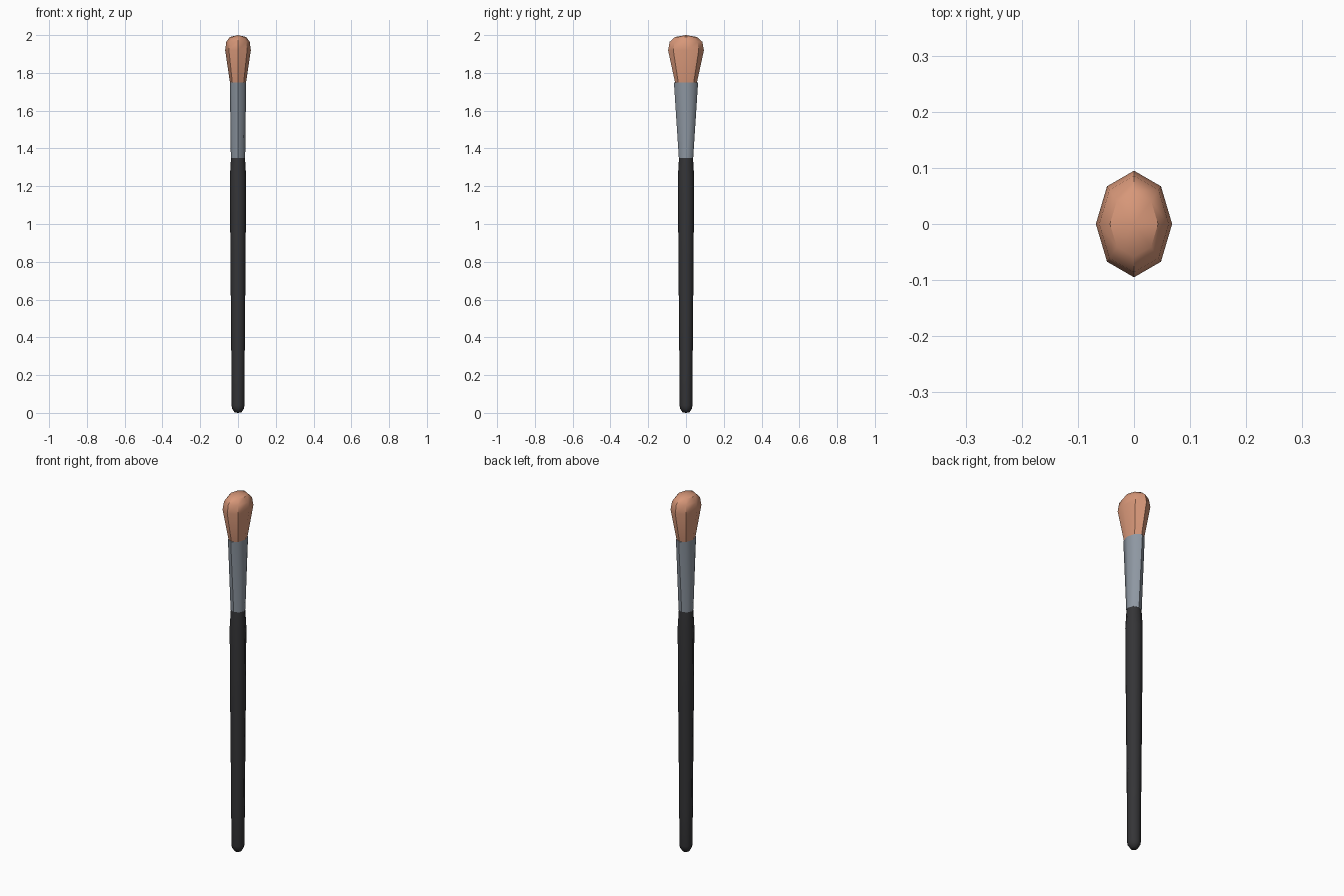
import bpy, bmesh, math

if "Cube" in bpy.data.objects:
    bpy.data.objects.remove(bpy.data.objects["Cube"])

def material(name, rgb):
    m = bpy.data.materials.new(name)
    m.diffuse_color = (*rgb, 1)
    m.use_nodes = True
    m.node_tree.nodes["Principled BSDF"].inputs["Base Color"].default_value = m.diffuse_color
    return m

def loft(name, rings, mat, sides=8, angle=35):
    """Stack elliptical rings (z, rx, ry); zero radius makes a pole."""
    bm = bmesh.new()
    loops = []
    for z, rx, ry in rings:
        if rx == 0:
            loops.append([bm.verts.new((0, 0, z))] * sides)
        else:
            loops.append([bm.verts.new((rx * math.cos(2 * math.pi * i / sides),
                                        ry * math.sin(2 * math.pi * i / sides), z))
                          for i in range(sides)])
    for a, b in zip(loops, loops[1:]):
        for i in range(sides):
            j = (i + 1) % sides
            bm.faces.new(list(dict.fromkeys((a[i], a[j], b[j], b[i]))))
    bmesh.ops.recalc_face_normals(bm, faces=bm.faces)
    me = bpy.data.meshes.new(name)
    bm.to_mesh(me)
    bm.free()
    me.materials.append(mat)
    ob = bpy.data.objects.new(name, me)
    bpy.context.collection.objects.link(ob)
    bpy.ops.object.select_all(action='DESELECT')
    ob.select_set(True)
    bpy.context.view_layer.objects.active = ob
    bpy.ops.object.shade_smooth_by_angle(angle=math.radians(angle))
    return ob

black = material("black_lacquer", (0.035, 0.035, 0.038))
metal = material("grey_metal", (0.27, 0.31, 0.36))
hair = material("tan_bristle", (0.68, 0.31, 0.19))

# handle with rounded foot and tapered neck
loft("handle", [(0, 0, 0), (0.003, 0.018, 0.018), (0.022, 0.031, 0.031),
                (0.04, 0.034, 0.034), (0.25, 0.035, 0.035), (0.8, 0.04, 0.04),
                (1.25, 0.043, 0.043), (1.35, 0.037, 0.037), (1.35, 0, 0)], black, angle=50)
# ferrule flattening from round to oval
loft("ferrule", [(1.35, 0, 0), (1.35, 0.038, 0.038), (1.75, 0.043, 0.064),
                 (1.75, 0, 0)], metal, angle=50)
# bristle head
loft("bristles", [(1.745, 0, 0), (1.745, 0.042, 0.057), (1.92, 0.068, 0.095),
                  (1.965, 0.062, 0.086), (1.99, 0.043, 0.058), (2.0, 0, 0)], hair)
